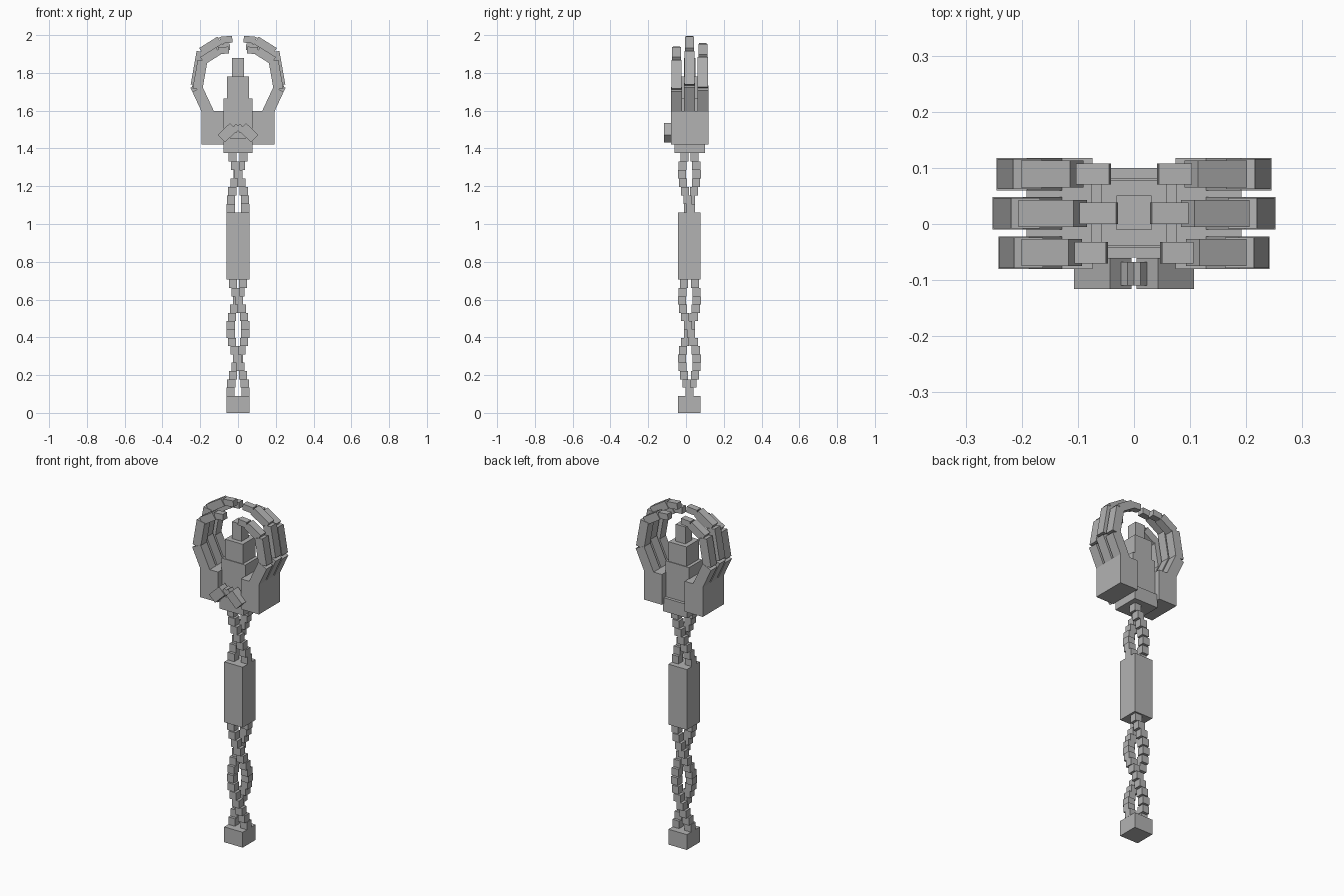
import bpy, math
from mathutils import Vector

if "Cube" in bpy.data.objects:
    bpy.data.objects.remove(bpy.data.objects["Cube"])

grey = bpy.data.materials.new("plain grey")
grey.diffuse_color = (0.45, 0.45, 0.45, 1)
grey.use_nodes = True
grey.node_tree.nodes["Principled BSDF"].inputs["Base Color"].default_value = grey.diffuse_color
YC = 0.018  # depth centre line of the staff


def box(name, center, size, tilt=0.0):
    """Box with a tilt about the y axis."""
    bpy.ops.mesh.primitive_cube_add(size=1, location=center, rotation=(0, tilt, 0))
    ob = bpy.context.object
    ob.name = name
    ob.scale = size
    ob.data.materials.append(grey)
    return ob


def limb(name, side, y, start, parts, scale=1.0):
    """Chain of boxes in the xz plane: (angle from vertical, length, thickness, width)."""
    p = Vector((start[0], 0, start[1]))
    for i, (deg, length, thick, width) in enumerate(parts):
        a = math.radians(deg)
        q = p + Vector((math.sin(a), 0, math.cos(a))) * length * scale
        mid = (p + q) / 2
        box(f"{name}_{i + 1}", (side * mid.x, y, mid.z),
            (thick, width, length * scale), side * a)
        p = q


# pommel and grip
box("pommel", (0, YC, 0.045), (0.12, 0.12, 0.09))
box("grip", (0, YC, 0.8825), (0.12, 0.12, 0.355))

# two twisted strands of small blocks, below and above the grip
for label, z0, z1, count in (("lower", 0.09, 0.705, 14), ("upper", 1.06, 1.375, 7)):
    step = (z1 - z0) / count
    for i in range(count):
        z = z0 + step * (i + 0.5)
        a = -math.radians(24) * (z - 0.112) / 0.044
        for s in (1, -1):
            box(f"{label}_strand_block",
                (s * 0.039 * math.cos(a), YC + s * 0.039 * math.sin(a), z),
                (0.043, 0.043, step))

# head: base plate and stepped tower
for name, w, d, z0, z1 in (("head_plate", 0.156, 0.16, 1.375, 1.455),
                           ("tower_low", 0.154, 0.124, 1.455, 1.665),
                           ("tower_mid", 0.116, 0.116, 1.665, 1.78),
                           ("tower_top", 0.062, 0.062, 1.78, 1.88)):
    box(name, (0, YC + 0.002, (z0 + z1) / 2), (w, d, z1 - z0))

# mirrored hands: palm, three curled fingers and a thumb
FINGER = ((25, 0.165, 0.06, 0.058), (-10, 0.18, 0.052, 0.054),
          (-58, 0.115, 0.046, 0.048), (-85, 0.066, 0.036, 0.038))
THUMB = ((-46, 0.09, 0.055, 0.055), (-125, 0.03, 0.04, 0.042))
for side, label in ((1, "right"), (-1, "left")):
    box(f"{label}_palm", (side * 0.133, 0.019, 1.509), (0.118, 0.198, 0.178))
    for finger, y, scale in (("front", -0.051, 0.855), ("middle", 0.019, 1.0),
                             ("back", 0.089, 0.9)):
        limb(f"{label}_{finger}_finger", side, y, (0.155, 1.585), FINGER, scale)
    limb(f"{label}_thumb", side, -0.0885, (0.088, 1.452), THUMB)
